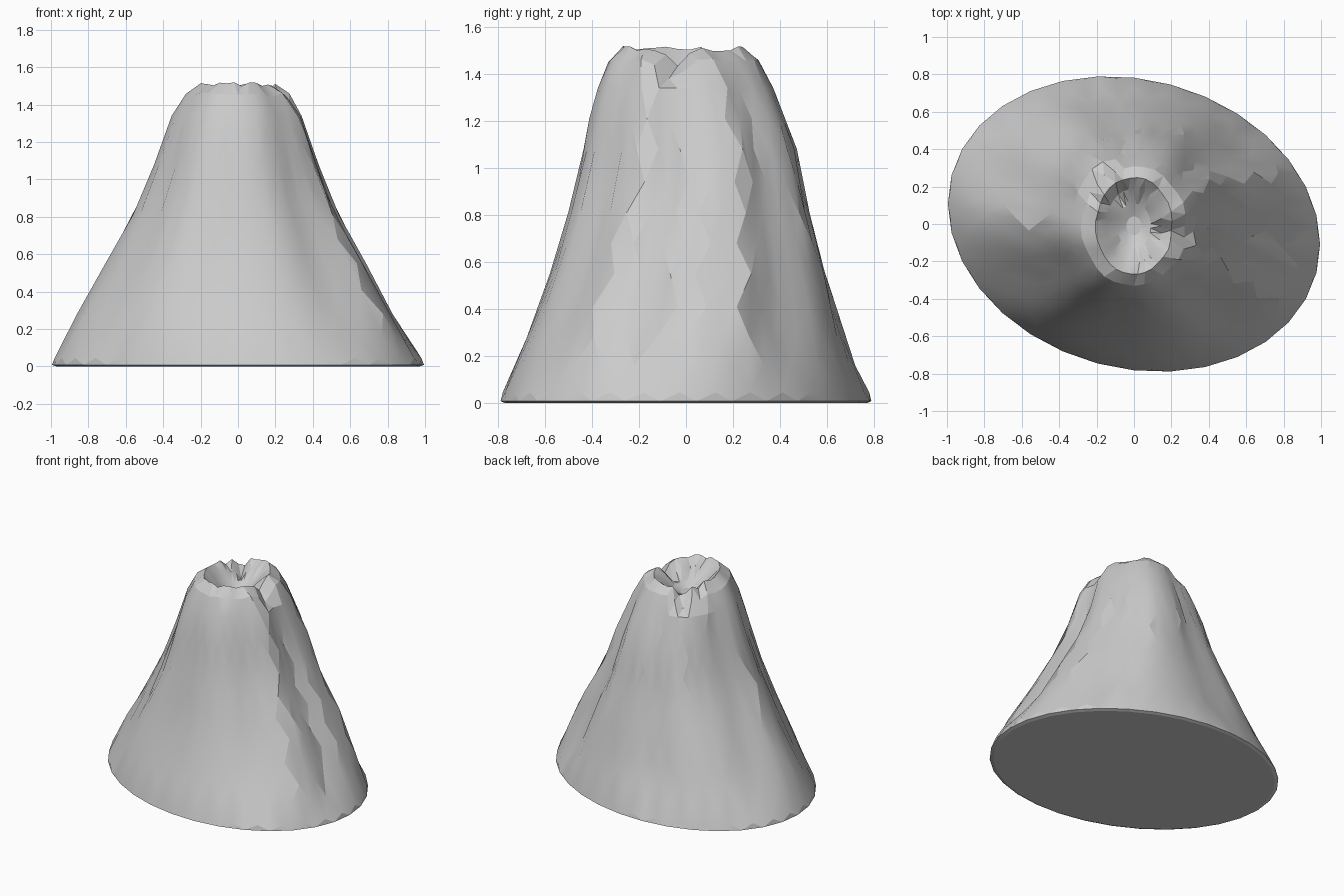
import bpy, bmesh, math, random

if "Cube" in bpy.data.objects:
    bpy.data.objects.remove(bpy.data.objects["Cube"])

random.seed(4)
N = 32

stone = bpy.data.materials.new("pale grey stone")
stone.diffuse_color = (0.6, 0.6, 0.6, 1)
stone.use_nodes = True
stone.node_tree.nodes["Principled BSDF"].inputs["Base Color"].default_value = stone.diffuse_color

# height, half-width x, half-depth y, centre y, roughness, for each staggered ring
RINGS = [
    (0.008, 0.995, 0.79, 0.00, 0.0), (0.045, 0.985, 0.78, 0.00, 0.0),
    (0.16, 0.91, 0.73, 0.00, 0.3), (0.28, 0.845, 0.68, 0.00, 0.7),
    (0.41, 0.765, 0.635, 0.01, 1.0), (0.55, 0.69, 0.59, 0.015, 1.0),
    (0.68, 0.615, 0.55, 0.015, 1.0), (0.81, 0.545, 0.515, 0.01, 1.0),
    (0.94, 0.48, 0.48, 0.015, 1.0), (1.08, 0.435, 0.455, 0.015, 1.0),
    (1.21, 0.385, 0.415, 0.00, 1.0), (1.34, 0.345, 0.375, -0.005, 0.8),
    (1.45, 0.28, 0.32, -0.01, 0.5), (1.505, 0.205, 0.26, -0.01, 0.3),
    (1.45, 0.15, 0.20, -0.01, 0.2), (1.39, 0.09, 0.12, -0.01, 0.0),
    (1.36, 0.04, 0.05, -0.01, 0.0),
]
# lava gullies and ridges: angle, angular width, depth
GULLIES = [(-5, 8, -0.09), (-28, 9, 0.05), (-50, 9, -0.05), (25, 11, 0.05),
           (42, 9, -0.06), (65, 10, 0.04), (100, 9, -0.06), (125, 9, 0.04),
           (160, 8, -0.06), (185, 9, 0.04), (212, 9, -0.04), (240, 10, 0.03),
           (262, 8, -0.02)]
# dips in the crater rim: angle, angular width, drop
NOTCHES = [(-8, 9, 0.09), (122, 12, 0.08), (150, 8, 0.03)]


def bumps(table, deg):
    total = 0
    for centre, width, amount in table:
        d = (deg - centre + 180) % 360 - 180
        total += amount * math.exp(-(d / width) ** 2)
    return total


# mountain with crater, woven from diamond faces
bm = bmesh.new()
rings = []
for k, (z, rx, ry, cy, rough) in enumerate(RINGS):
    ring = []
    lean = -0.14 * max(0, 1 - z / 0.9)
    for i in range(N):
        a = 2 * math.pi * (i + 0.5 * (k % 2)) / N
        deg = math.degrees(a)
        r = 1 + rough * (bumps(GULLIES, deg) + random.uniform(-0.012, 0.012))
        zz = z
        if 12 <= k <= 14:
            zz += random.uniform(-0.008, 0.014) - bumps(NOTCHES, deg)
        # the oval foot is turned slightly clockwise
        ring.append(bm.verts.new((rx * r * math.cos(a),
                                  cy + ry * r * math.sin(a + lean), zz)))
    rings.append(ring)

for k in range(len(rings) - 2):
    low, mid, top = rings[k:k + 3]
    s = k % 2
    for i in range(N):
        left, right = mid[(i - 1 + s) % N], mid[(i + s) % N]
        if k >= 10:      # fold the diamonds over the rim
            bm.faces.new((low[i], right, left))
            bm.faces.new((left, right, top[i]))
        else:
            bm.faces.new((low[i], right, top[i], left))

# crater floor
inner, floor = rings[-2], rings[-1]
for i in range(N):
    bm.faces.new((inner[i], floor[(i + 1) % N], floor[i]))
bm.faces.new(floor)

# undercut foot and flat underside
foot = [bm.verts.new((v.co.x * 0.975, v.co.y * 0.975, 0)) for v in rings[0]]
for i in range(N):
    j = (i + 1) % N
    bm.faces.new((rings[0][i], rings[0][j], rings[1][i]))
    bm.faces.new((foot[i], foot[j], rings[0][j], rings[0][i]))
bm.faces.new(foot[::-1])
bmesh.ops.recalc_face_normals(bm, faces=bm.faces)

mesh = bpy.data.meshes.new("volcano")
bm.to_mesh(mesh)
bm.free()
mesh.materials.append(stone)
volcano = bpy.data.objects.new("volcano", mesh)
bpy.context.collection.objects.link(volcano)
bpy.context.view_layer.objects.active = volcano
volcano.select_set(True)
bpy.ops.object.shade_smooth_by_angle(angle=math.radians(16))
